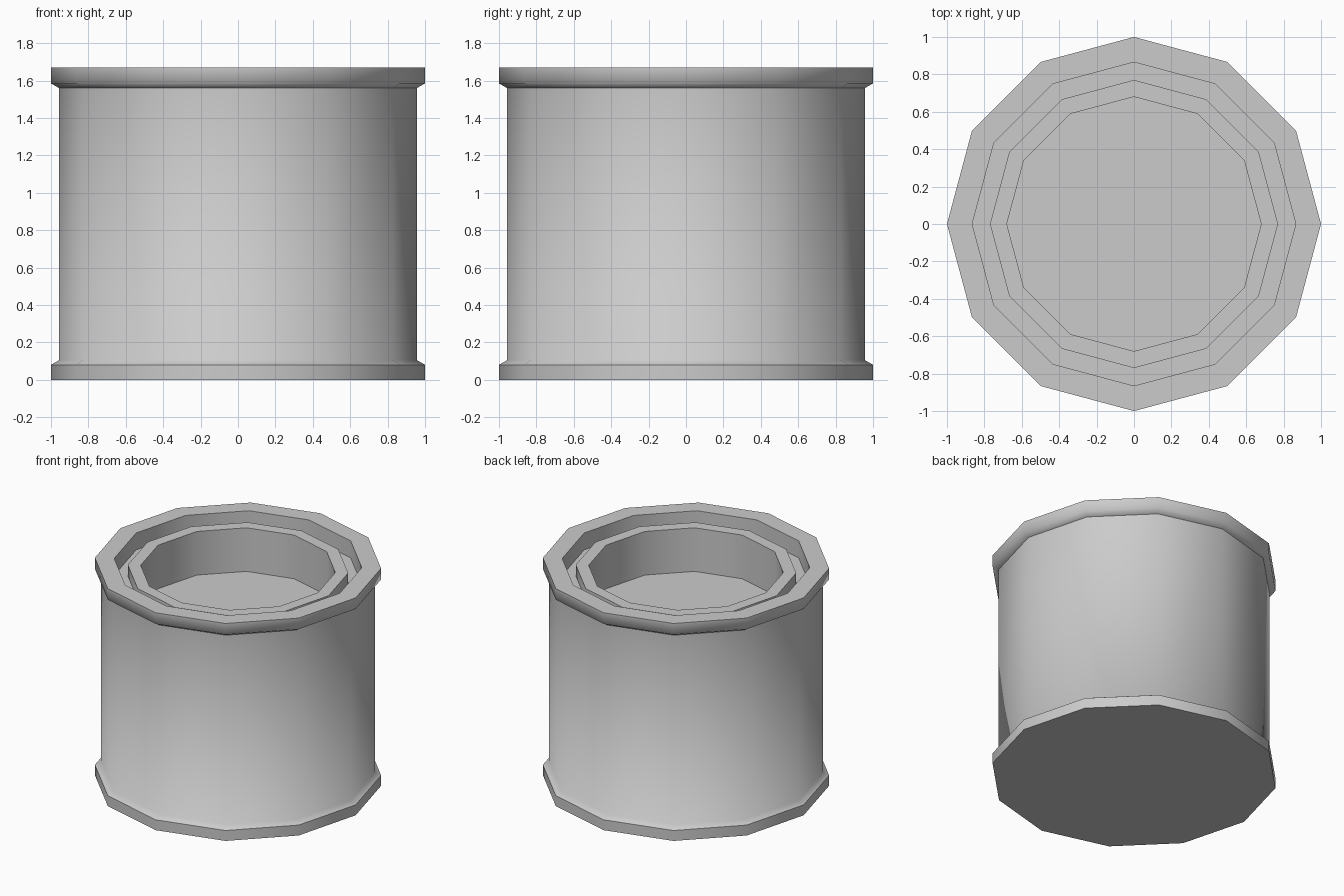
import bpy, bmesh, math

SIDES = 12

old = bpy.data.objects.get("Cube")
if old:
    bpy.data.objects.remove(old, do_unlink=True)

grey = bpy.data.materials.new("light_grey")
grey.use_nodes = True
color = (0.6, 0.6, 0.6, 1)
grey.diffuse_color = color
grey.node_tree.nodes["Principled BSDF"].inputs["Base Color"].default_value = color


def lathe(name, profile, soft=()):
    """Spin (radius, height) points; rings listed in soft blend smoothly."""
    bm = bmesh.new()
    rings = []
    for r, z in profile:
        angles = [2 * math.pi * i / SIDES for i in range(SIDES)]
        rings.append([bm.verts.new((r * math.cos(a), r * math.sin(a), z)) for a in angles])
    for low, high in zip(rings, rings[1:]):
        for i in range(SIDES):
            j = (i + 1) % SIDES
            bm.faces.new((low[i], low[j], high[j], high[i])).smooth = True
    # Creases run around the rings
    for k, ring in enumerate(rings):
        for i in range(SIDES):
            edge = bm.edges.get((ring[i], ring[(i + 1) % SIDES]))
            edge.smooth = k in soft
    # Flat caps where the drum profile starts and ends
    if name == "drum":
        bm.faces.new(rings[0][::-1])
        bm.faces.new(rings[-1])
    mesh = bpy.data.meshes.new(name)
    bm.to_mesh(mesh)
    bm.free()
    mesh.materials.append(grey)
    obj = bpy.data.objects.new(name, mesh)
    bpy.context.collection.objects.link(obj)
    return obj


# Drum: bottom flange, wall, top flange, groove and sunken floor
lathe("drum", [
    (1.0, 0.0), (1.0, 0.08), (0.957, 0.105),
    (0.957, 1.56), (1.0, 1.585), (1.0, 1.67),
    (0.865, 1.67), (0.865, 1.54), (0.68, 1.54), (0.68, 1.29),
], soft=(2, 4))

# Raised collar around the opening
lathe("inner_collar", [(0.77, 1.54), (0.77, 1.625), (0.68, 1.625), (0.68, 1.54)])
